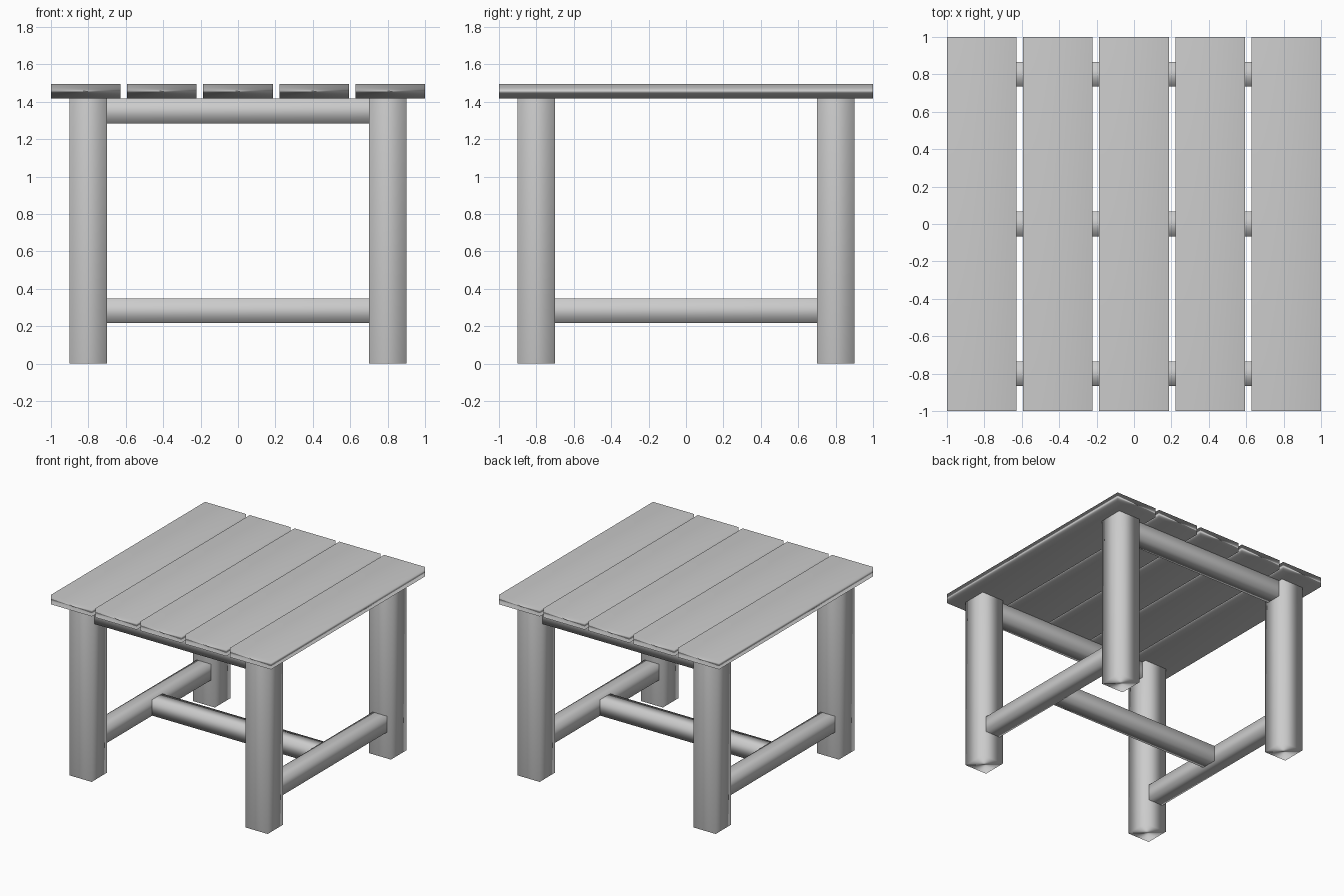
import bpy

if "Cube" in bpy.data.objects:
    bpy.data.objects.remove(bpy.data.objects["Cube"])


def beam(name, x, y, z):
    """Soft-shaded box spanning the given (min, max) ranges."""
    ranges = (x, y, z)
    bpy.ops.mesh.primitive_cube_add(size=1, location=[(a + b) / 2 for a, b in ranges])
    ob = bpy.context.object
    ob.name = name
    ob.scale = [b - a for a, b in ranges]
    bpy.ops.object.transform_apply(location=False, rotation=False, scale=True)
    # Smooth across edges, with normals weighted by face area
    bpy.ops.object.shade_smooth()
    ob.modifiers.new("Weighted Normal", 'WEIGHTED_NORMAL').mode = 'FACE_AREA'
    return ob


def around(c, half):
    return (c - half, c + half)


TOP, UNDER = 1.495, 1.417
LEG, RAIL = 0.1, 0.066        # half widths
LOW = (0.217, 0.347)          # stretcher height range

# Table top slats
for i in range(5):
    beam(f"slat_{i + 1}", around((i - 2) * 0.407, 0.186), (-1, 1), (UNDER, TOP))

# Legs
for sx, side in ((-1, "left"), (1, "right")):
    for sy, end in ((-1, "front"), (1, "back")):
        beam(f"{end}_{side}_leg", around(sx * 0.8, LEG), around(sy * 0.8, LEG), (0, UNDER))

# Upper rails under the slats
for sy, end in ((-1, "front"), (1, "back")):
    beam(f"{end}_upper_rail", (-0.7, 0.7), around(sy * 0.8, RAIL), (1.285, UNDER))

# Lower side rails and the centre stretcher joining them
for sx, side in ((-1, "left"), (1, "right")):
    beam(f"{side}_lower_rail", around(sx * 0.8, RAIL), (-0.7, 0.7), LOW)
beam("centre_stretcher", (-0.735, 0.735), around(0, RAIL), LOW)
